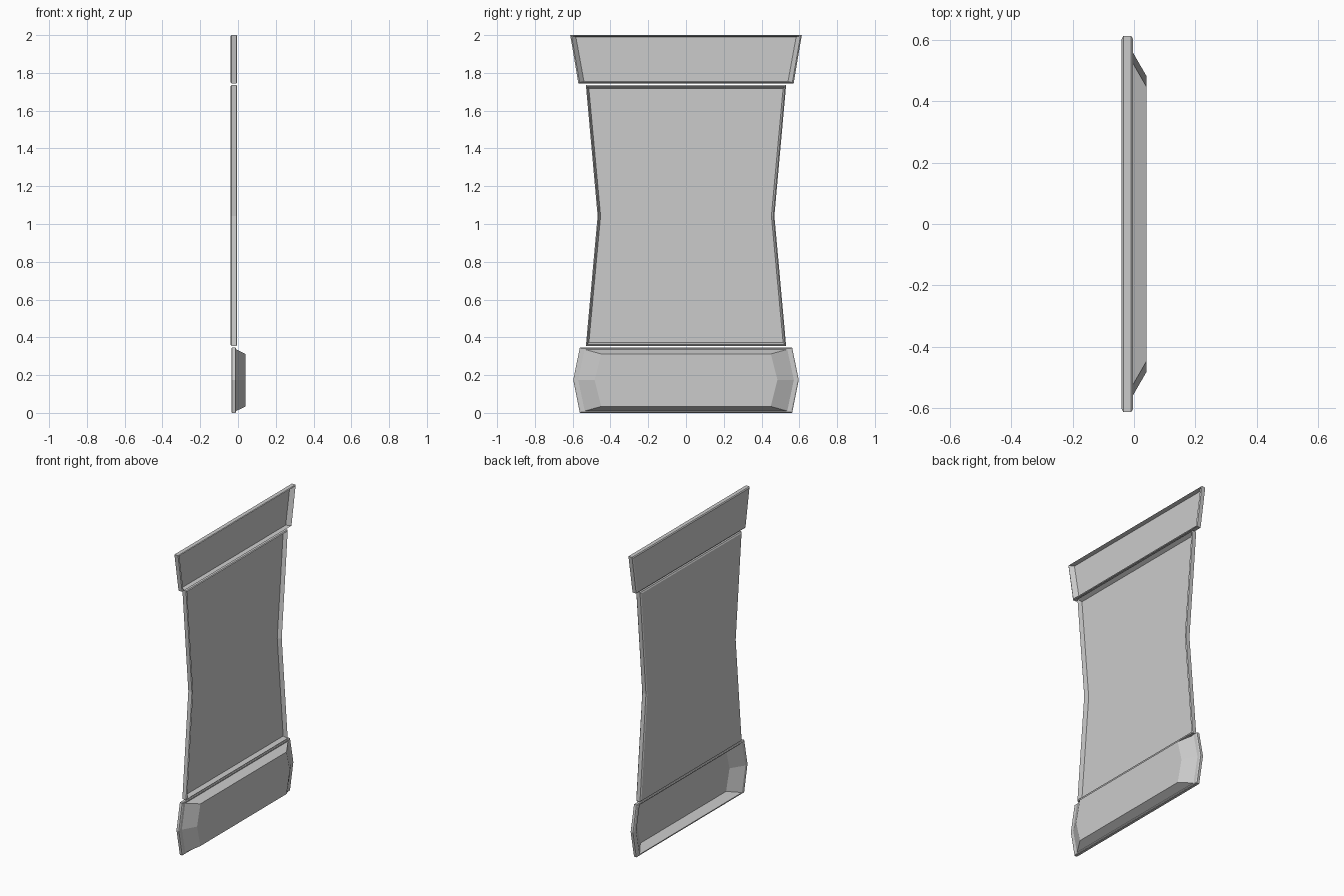
import bpy
import bmesh

if "Cube" in bpy.data.objects:
    bpy.data.objects.remove(bpy.data.objects["Cube"])


def stacked_plate(name, half, rings):
    """Closed plate: a mirrored y/z outline repeated as rings (x, inset_y, inset_z)."""
    mid = (half[0][1] + half[-1][1]) / 2
    outline = half + [(-y, z) for y, z in reversed(half)]
    bm = bmesh.new()
    loops = []
    for x, dy, dz in rings:
        loop = []
        for y, z in outline:
            ny = y - dy if y > 0 else y + dy
            off = z - mid
            nz = z if abs(off) < 0.01 else (z - dz if off > 0 else z + dz)
            loop.append(bm.verts.new((x, ny, nz)))
        loops.append(loop)
    n = len(outline)
    for a, b in zip(loops, loops[1:]):
        for i in range(n):
            j = (i + 1) % n
            bm.faces.new((a[i], a[j], b[j], b[i]))
    # two halves per cap keep the waisted outline clean
    for loop in (loops[0], loops[-1]):
        k = len(half)
        for i in range(k - 1):
            bm.faces.new((loop[i], loop[i + 1], loop[n - 2 - i], loop[n - 1 - i]))
    bmesh.ops.recalc_face_normals(bm, faces=bm.faces)
    mesh = bpy.data.meshes.new(name)
    bm.to_mesh(mesh)
    bm.free()
    obj = bpy.data.objects.new(name, mesh)
    bpy.context.collection.objects.link(obj)
    return obj


# top header: flared plate with a recessed front
stacked_plate("top_header", [(0.57, 1.745), (0.613, 2.0)], [
    (-0.040, 0.010, 0.006), (-0.035, 0, 0), (-0.009, 0, 0),
    (-0.004, 0.007, 0.004), (-0.030, 0.030, 0.010)])

# main panel: waisted plate with a recessed front
stacked_plate("main_panel", [(0.53, 0.355), (0.468, 1.043), (0.53, 1.735)], [
    (-0.040, 0.008, 0.008), (-0.035, 0, 0), (-0.009, 0, 0),
    (-0.004, 0.006, 0.006), (-0.030, 0.016, 0.018)])

# lower bumper: pressed shell, hollow behind and raised in front
stacked_plate("lower_bumper", [(0.562, 0.0), (0.597, 0.175), (0.562, 0.346)], [
    (0.020, 0.115, 0.036), (-0.035, 0.028, 0.010), (-0.035, 0.006, 0.004),
    (-0.031, 0, 0), (-0.014, 0, 0), (-0.010, 0.006, 0.004),
    (-0.010, 0.026, 0.010), (0.040, 0.113, 0.034)])
